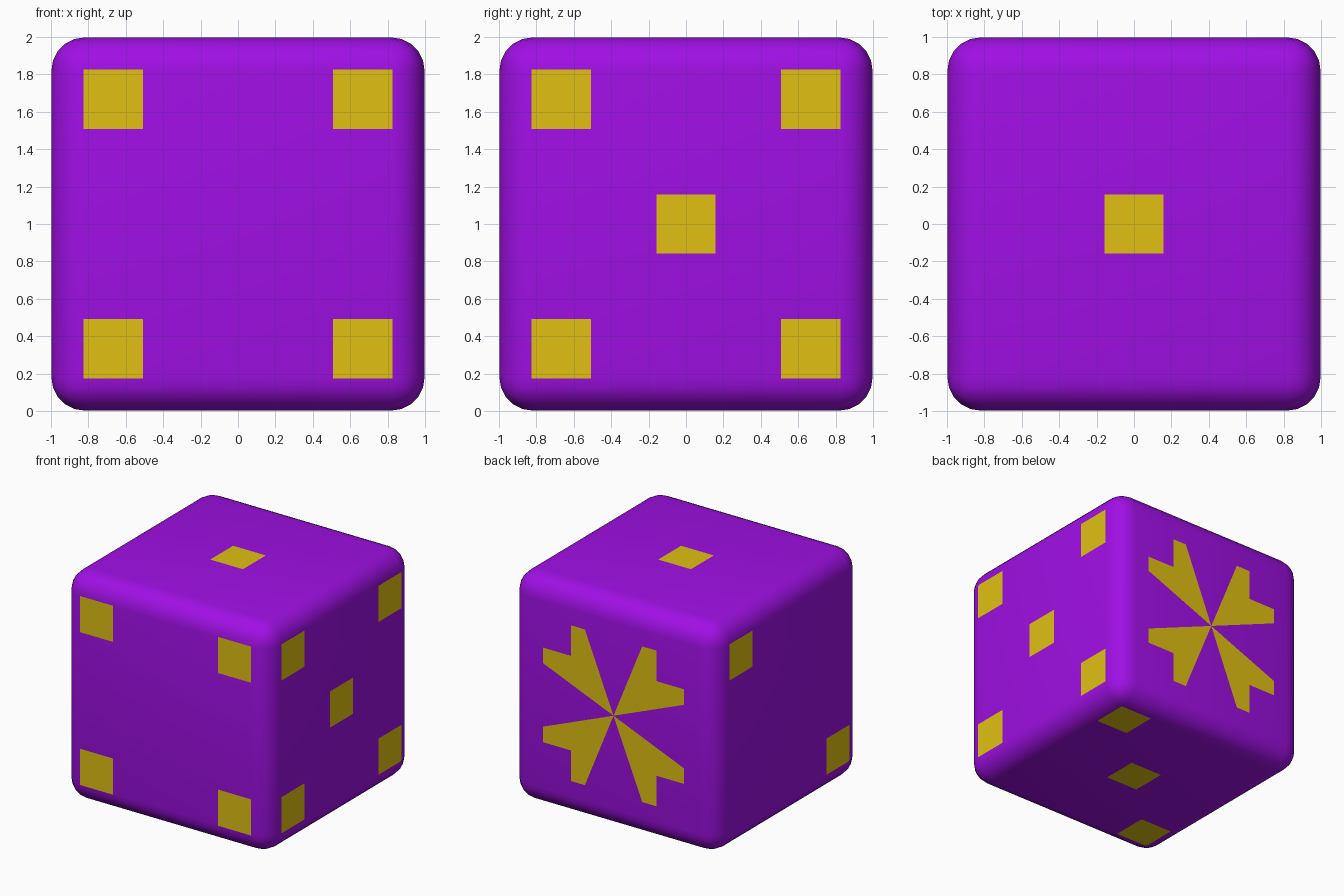
import bpy, bmesh, math
from mathutils import Vector

if "Cube" in bpy.data.objects:
    bpy.data.objects.remove(bpy.data.objects["Cube"])

H = 0.998   # body half size; pips sit a hair proud, at 1.0


def material(name, rgb):
    m = bpy.data.materials.new(name)
    m.diffuse_color = (*rgb, 1)
    m.use_nodes = True
    m.node_tree.nodes["Principled BSDF"].inputs["Base Color"].default_value = m.diffuse_color
    return m


purple = material("purple", (0.35, 0.005, 0.78))
gold = material("gold", (0.75, 0.53, 0.006))

# Rounded cube body
bpy.ops.mesh.primitive_cube_add(size=2 * H, location=(0, 0, 1))
body = bpy.context.object
body.name = "die_body"
body.data.materials.append(purple)
bev = body.modifiers.new("rounding", 'BEVEL')
bev.width, bev.segments = 0.18, 5
bpy.ops.object.modifier_apply(modifier="rounding")
bpy.ops.object.shade_smooth_by_angle(angle=math.radians(40))


def patches(name, normal, right, polys):
    """Flat gold polygons given as (u, v) on the die side facing 'normal'."""
    n, r = Vector(normal), Vector(right)
    up = n.cross(r)
    bm = bmesh.new()
    for poly in polys:
        f = bm.faces.new([bm.verts.new(Vector((0, 0, 1)) + n + r * u + up * v)
                          for u, v in poly])
        f.normal_update()
        if f.normal.dot(n) < 0:
            f.normal_flip()
    bmesh.ops.triangulate(bm, faces=bm.faces[:])
    me = bpy.data.meshes.new(name)
    bm.to_mesh(me)
    bm.free()
    me.materials.append(gold)
    bpy.context.collection.objects.link(bpy.data.objects.new(name, me))


def squares(centres, s=0.158):
    return [[(u - s, v - s), (u + s, v - s), (u + s, v + s), (u - s, v + s)]
            for u, v in centres]


# Square pips
d = 0.667
corners = [(-d, -d), (d, -d), (d, d), (-d, d)]
patches("top_pip", (0, 0, 1), (1, 0, 0), squares([(0, 0)]))
patches("left_pips", (-1, 0, 0), (0, -1, 0), squares([(-d, d), (d, -d)]))
patches("bottom_pips", (0, 0, -1), (1, 0, 0), squares([(-d, d), (0, 0), (d, -d)]))
patches("front_pips", (0, -1, 0), (1, 0, 0), squares(corners))
patches("right_pips", (1, 0, 0), (0, 1, 0), squares(corners + [(0, 0)]))

# Four-armed star on the back
arm = [(0, 0), (0.68, 0.277), (0.68, 0.413), (0.413, 0.413), (0.413, 0.68), (0.277, 0.68)]
patches("back_star", (0, 1, 0), (-1, 0, 0),
        [[(u * a, v * b) for u, v in arm] for a in (1, -1) for b in (1, -1)])
